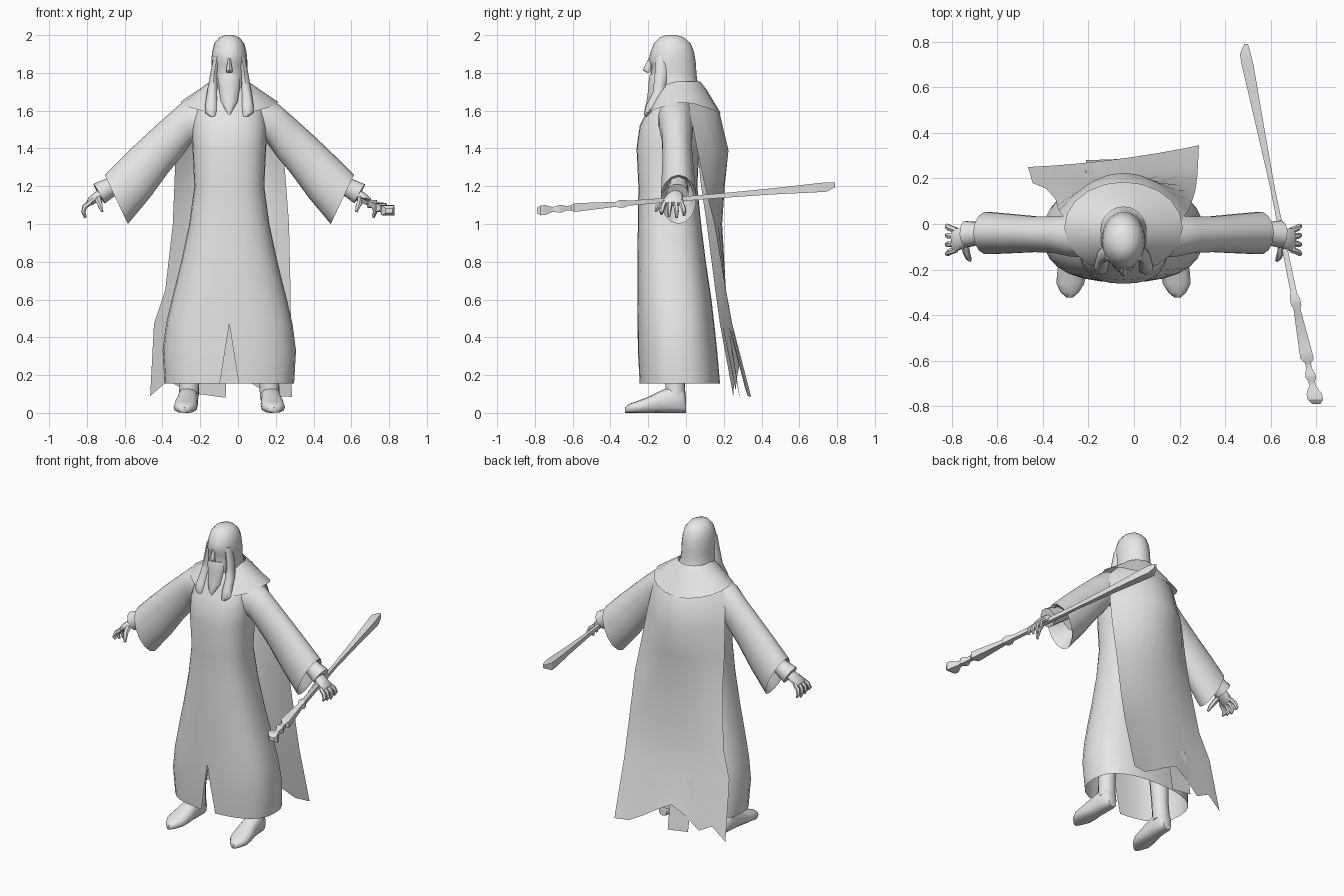
import bpy, bmesh, math
from mathutils import Vector

CX = -0.046  # body centre line
grey = bpy.data.materials.new("plain grey")
grey.diffuse_color = (0.8, 0.8, 0.8, 1)


def finish(name, bm, angle=50):
    bmesh.ops.remove_doubles(bm, verts=bm.verts, dist=0.0004)
    bmesh.ops.recalc_face_normals(bm, faces=bm.faces)
    me = bpy.data.meshes.new(name)
    bm.to_mesh(me)
    bm.free()
    me.materials.append(grey)
    ob = bpy.data.objects.new(name, me)
    bpy.context.collection.objects.link(ob)
    bpy.ops.object.select_all(action='DESELECT')
    ob.select_set(True)
    bpy.context.view_layer.objects.active = ob
    bpy.ops.object.shade_smooth_by_angle(angle=math.radians(angle))
    return ob


def loft(name, rings, closed=True, caps=True, angle=50):
    """Skin a list of equally long point rows."""
    bm = bmesh.new()
    rows = [[bm.verts.new(p) for p in r] for r in rings]
    n = len(rows[0])
    for a, b in zip(rows, rows[1:]):
        for i in range(n if closed else n - 1):
            j = (i + 1) % n
            bm.faces.new((a[i], a[j], b[j], b[i]))
    if caps and closed:
        bm.faces.new(rows[0])
        bm.faces.new(rows[-1])
    return finish(name, bm, angle)


def ring(c, u, v, n=12, p=2.0, start=0.0):
    """Superellipse around c with half axes u and v."""
    c, u, v = Vector(c), Vector(u), Vector(v)
    pts = []
    for i in range(n):
        a = start + 2 * math.pi * i / n
        ca, sa = math.cos(a), math.sin(a)
        pts.append(c + u * math.copysign(abs(ca) ** (2 / p), ca)
                   + v * math.copysign(abs(sa) ** (2 / p), sa))
    return pts


def flat_ring(z, hx, yf, yb, n=20, p=2.0, cx=CX):
    return ring((cx, (yf + yb) / 2, z), (hx, 0, 0), (0, (yb - yf) / 2, 0), n, p, -math.pi / 2)


def tube(name, pts, radii, n=8):
    """Round limb along a path."""
    pts = [Vector(p) for p in pts]
    rings = []
    for i, p in enumerate(pts):
        t = (pts[min(i + 1, len(pts) - 1)] - pts[max(i - 1, 0)]).normalized()
        u = t.cross(Vector((0.31, 0.9, 0.2))).normalized()
        rings.append(ring(p, u * radii[i], t.cross(u) * radii[i], n))
    return loft(name, rings)


# Robe, with a slit at the front below z = 0.47
robe = []
for z, hx, yf, yb in [(.155, .343, -.245, .18), (.33, .353, -.255, .165), (.47, .335, -.256, .15),
                      (.6, .305, -.257, .135), (.8, .255, -.257, .105), (1.0, .212, -.255, .08),
                      (1.2, .185, -.252, .06), (1.4, .195, -.262, .07), (1.52, .2, -.245, .1),
                      (1.6, .19, -.205, .1), (1.68, .14, -.16, .08), (1.74, .08, -.11, .06)]:
    r = flat_ring(z, hx, yf, yb, 28, 2.5)
    r.append(r[0].copy())
    gap = max(0, (.47 - z) / .315) * .05
    r[0].x += gap
    r[-1].x -= gap
    robe.append(r)
loft("robe", robe, closed=False)

# Shoulder mantle, its rim dipping at the front and back
mantle = []
for z, hx, yf, yb, dip in [(1.755, .10, -.13, .075, 0), (1.72, .15, -.165, .11, .01),
                           (1.645, .26, -.215, .185, .06)]:
    r = flat_ring(z, hx, yf, yb, 20, 2.0)
    for i, p in enumerate(r):
        p.z -= dip * abs(math.cos(2 * math.pi * i / 20)) ** 1.5
    mantle.append(r)
loft("shoulder_mantle", mantle, caps=False)

# Cape with a ragged hem
HEM = [.09, .17, .12, .2, .25, .2, .14, .09, .085]
cape = []
for z, x0, x1, y0, y1, bulge in [(1.7, -.20, .11, 0, 0, .08), (1.6, -.30, .21, .02, .02, .155),
                                 (1.39, -.33, .24, .06, .06, .165), (1.2, -.337, .255, .08, .10, .115),
                                 (1.0, -.345, .27, .11, .15, .06), (.65, -.385, .278, .155, .21, .02),
                                 (.47, -.445, .28, .18, .245, .01), (0, -.465, .285, .25, .345, -.015)]:
    row = []
    for i in range(9):
        t = i / 8
        y = y0 + (y1 - y0) * t + bulge * (1 - (2 * t - 1) ** 2)
        row.append(Vector((x0 + (x1 - x0) * t, y, z if z else HEM[i])))
    cape.append(row)
loft("cape", cape, closed=False)
loft("cape_patch", [[(-.215, .225, .42), (-.06, .235, .40)], [(-.21, .28, .10), (-.065, .285, .08)]],
     closed=False)

# Head with long hair
loft("head", [flat_ring(z, hx, yf, yb, 20, p) for z, hx, yf, yb, p in [
    (2.0, .022, -.105, -.05, 2), (1.988, .053, -.14, -.01, 2), (1.955, .08, -.17, .025, 2),
    (1.91, .091, -.188, .043, 2), (1.868, .095, -.198, .05, 2), (1.842, .095, -.184, .053, 2),
    (1.80, .095, -.186, .055, 2), (1.76, .098, -.18, .06, 2), (1.72, .108, -.165, .07, 2),
    (1.66, .115, -.15, .085, 2)]])
loft("nose", [ring((CX, y, z), (hx, 0, 0), (0, hy, 0), 8) for y, z, hx, hy in [
    (-.187, 1.875, .009, .012), (-.198, 1.845, .011, .016), (-.208, 1.815, .018, .022),
    (-.195, 1.802, .015, .015)]])

# Beard
loft("beard", [ring((CX, y, z), (hx, 0, 0), (0, hy, 0), 10) for y, z, hx, hy in [
    (-.165, 1.795, .05, .025), (-.168, 1.77, .058, .03), (-.17, 1.72, .055, .03),
    (-.185, 1.65, .045, .025), (-.2, 1.61, .025, .02), (-.212, 1.575, .004, .006)]])

for s, side in ((1, "left"), (-1, "right")):
    def P(d, y, z):
        return Vector((CX + s * d, y, z))

    # Long lock of hair beside the face
    loft(side + "_hair_lock", [ring(P(d, y, z), (hx, 0, 0), (0, hy, 0), 8) for d, y, z, hx, hy in [
        (.065, -.13, 1.89, .018, .03), (.08, -.13, 1.8, .02, .035), (.09, -.14, 1.7, .028, .035),
        (.095, -.18, 1.63, .033, .03), (.098, -.2, 1.59, .032, .022), (.088, -.208, 1.57, .015, .012)]])

    # Wide sleeve, turned inward at its mouth: top (d, z), bottom (d, z), y range
    sleeve = []
    for td, tz, bd, bz, yf, yb in [(.15, 1.68, .13, 1.44, -.15, .045), (.26, 1.635, .2, 1.43, -.145, .04),
                                   (.34, 1.565, .25, 1.36, -.13, .035), (.45, 1.465, .325, 1.27, -.125, .035),
                                   (.56, 1.36, .42, 1.14, -.13, .045), (.66, 1.26, .537, 1.0, -.135, .055),
                                   (.64, 1.25, .53, 1.03, -.12, .04), (.57, 1.29, .47, 1.15, -.1, .02)]:
        top, low = P(td, (yf + yb) / 2, tz), P(bd, (yf + yb) / 2, bz)
        sleeve.append(ring((top + low) / 2, (top - low) / 2, (0, (yb - yf) / 2, 0), 14))
    loft(side + "_sleeve", sleeve)

    # Inner cuff, palm, fingers and thumb
    tube(side + "_inner_cuff", [P(.54, -.04, 1.25), P(.62, -.04, 1.2), P(.69, -.045, 1.16)],
         [.04, .05, .06], 10)
    palm = []
    for d, z, hz, hy, y in [(.66, 1.17, .028, .032, -.05), (.70, 1.145, .026, .045, -.062),
                            (.735, 1.12, .022, .052, -.07), (.75, 1.105, .013, .048, -.07)]:
        palm.append(ring(P(d, y, z), (s * hz * .55, 0, hz * .83), (0, hy, 0), 10))
    loft(side + "_palm", palm)
    for k in range(4):
        y = -.028 - .028 * k
        f = (k - 1.5) * -.012
        drop = .012 * abs(k - 1.2)
        tube(f"{side}_finger_{k + 1}", [P(.735, y, 1.115), P(.765, y + f * .6, 1.092),
                                        P(.773, y + f, 1.065), P(.762, y + f, 1.03 + drop)],
             [.014, .014, .012, .007], 6)
    tube(side + "_thumb", [P(.695, -.09, 1.135), P(.69, -.125, 1.115), P(.68, -.15, 1.09),
                           P(.673, -.16, 1.065)], [.018, .016, .013, .007], 6)

    # Leg and pointed shoe
    tube(side + "_leg", [P(.18, -.05, .75), P(.195, -.055, .4), P(.21, -.06, .2), P(.215, -.055, .08)],
         [.08, .06, .052, .054], 12)
    shoe = []
    for y, d, hx, h in [(.0, .216, .03, .09), (-.02, .216, .048, .13), (-.08, .218, .052, .14),
                        (-.14, .222, .055, .115), (-.2, .228, .062, .085), (-.26, .233, .062, .062),
                        (-.3, .236, .04, .048), (-.322, .237, .015, .03)]:
        shoe.append(ring(P(d, y, h / 2), (hx, 0, 0), (0, 0, h / 2), 12, 2.6))
    loft(side + "_shoe", shoe)

# Staff: square section along a slanted line, with a turned grip and a flared end
staff = []
for y, hx, hz in [(-.79, .018, .012), (-.77, .034, .026), (-.745, .034, .026), (-.71, .014, .014),
                  (-.69, .015, .014), (-.675, .023, .02), (-.655, .022, .02), (-.635, .013, .012),
                  (-.61, .013, .013), (-.592, .029, .022), (-.56, .028, .022), (-.37, .015, .013),
                  (-.355, .023, .02), (-.325, .022, .02), (-.305, .014, .013), (.15, .01, .012),
                  (.45, .018, .016), (.7, .026, .024), (.745, .024, .025), (.79, .008, .012)]:
    c = (.64 - .2025 * y + (.012 if y > .78 else 0), y, 1.135 + .082 * y + (.008 if y > .78 else 0))
    staff.append(ring(c, (hx * 1.41, 0, 0), (0, 0, hz * 1.41), 4, 2, math.pi / 4))
loft("staff", staff, angle=30)
